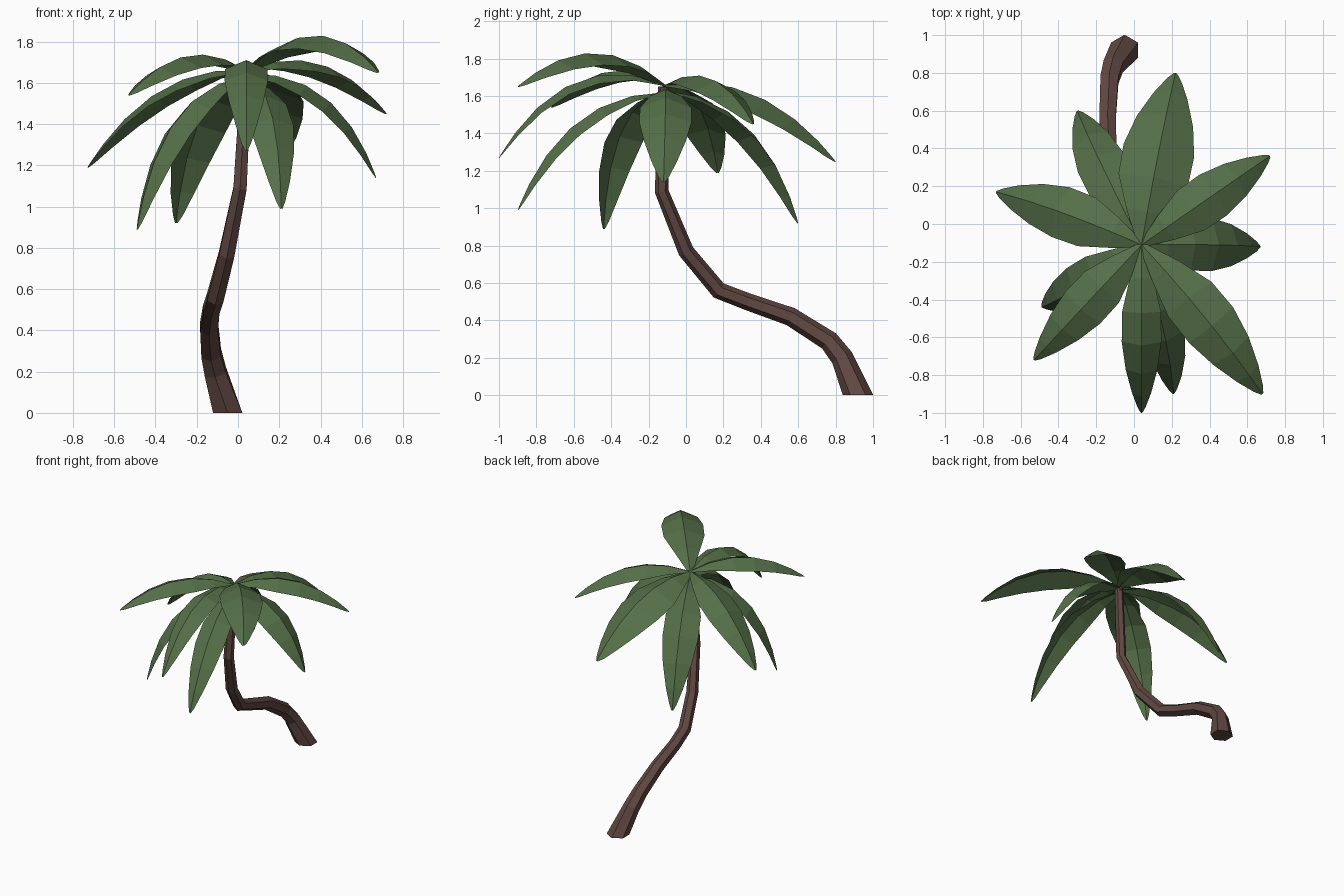
import bpy
from mathutils import Vector

if "Cube" in bpy.data.objects:
    bpy.data.objects.remove(bpy.data.objects["Cube"])


def material(name, color):
    m = bpy.data.materials.new(name)
    m.diffuse_color = (*color, 1)
    m.use_nodes = True
    m.node_tree.nodes["Principled BSDF"].inputs["Base Color"].default_value = m.diffuse_color
    return m


def add_mesh(name, verts, faces, mat):
    me = bpy.data.meshes.new(name)
    me.from_pydata(verts, [], faces)
    me.materials.append(mat)
    ob = bpy.data.objects.new(name, me)
    bpy.context.collection.objects.link(ob)
    return ob


BARK = material("bark", (0.12, 0.065, 0.055))
GREEN = material("leaf_green", (0.09, 0.16, 0.065))

# Trunk: six-sided tapering tube swept along a bent path (x, y, z, radius)
PATH = [(-0.05, 0.92, 0, 0.082), (-0.11, 0.835, 0.2, 0.06),
        (-0.13, 0.765, 0.29, 0.055), (-0.14, 0.56, 0.42, 0.05),
        (-0.13, 0.33, 0.5, 0.046), (-0.11, 0.175, 0.56, 0.046),
        (-0.055, 0.0, 0.77, 0.043), (0.01, -0.13, 1.09, 0.037),
        (0.04, -0.12, 1.65, 0.03)]


def build_trunk(sides=6):
    from math import cos, sin, tau
    pts = [Vector(p[:3]) for p in PATH]
    verts, faces = [], []
    for i, p in enumerate(pts):
        a, b = pts[max(i - 1, 0)], pts[min(i + 1, len(pts) - 1)]
        t = (p - a).normalized() + (b - p).normalized()
        t = Vector((0, 0, 1)) if i == 0 else t.normalized()
        u = (Vector((1, 0, 0)) - t * t.x).normalized()
        v = t.cross(u)
        for k in range(sides):
            ang = tau * (k + 0.5) / sides
            verts.append(p + PATH[i][3] * (u * cos(ang) + v * sin(ang)))
    for i in range(len(pts) - 1):
        for k in range(sides):
            n = (k + 1) % sides
            faces.append((i * sides + k, i * sides + n,
                          (i + 1) * sides + n, (i + 1) * sides + k))
    faces.append(tuple(reversed(range(sides))))
    faces.append(tuple(range(len(verts) - sides, len(verts))))
    add_mesh("trunk", verts, faces, BARK)


build_trunk()

# Leaves: arched sheets folded along the midrib
CROWN = Vector((0.04, -0.11, 1.66))
PROFILE = [(0, 0.12), (0.17, 0.6), (0.36, 0.98), (0.55, 1.0),
           (0.73, 0.8), (0.88, 0.48), (0.97, 0.2), (1, 0.05)]


def build_leaf(name, mid, tip, half, base_z=1.66):
    p0, m, p2 = CROWN.copy(), Vector(mid), Vector(tip)
    p0.z = base_z
    p1 = 2 * m - (p0 + p2) / 2
    verts, faces = [], []
    for t, w in PROFILE:
        p = (1 - t) ** 2 * p0 + 2 * t * (1 - t) * p1 + t * t * p2
        d = ((1 - t) * (p1 - p0) + t * (p2 - p1)).normalized()
        side = (p2 - p0).cross(Vector((0, 0, 1))).normalized()
        down = d.cross(side).normalized()
        if down.dot(Vector((0, 0, 1))) > 0:
            down = -down
        w *= half
        drop = down * w * 0.42
        verts += [p - side * w + drop, p, p + side * w + drop]
    for i in range(len(PROFILE) - 1):
        a = 3 * i
        for k in (a, a + 1):
            faces.append((k, k + 1, k + 4, k + 3))
    add_mesh(name, verts, faces, GREEN)


LEAVES = [
    ("leaf_back", (0.13, 0.38, 1.60), (0.22, 0.80, 1.25), 0.19),
    ("leaf_back_right", (0.40, 0.14, 1.69), (0.72, 0.36, 1.45), 0.13),
    ("leaf_right", (0.42, -0.11, 1.53), (0.67, -0.12, 1.14), 0.14, 1.64),
    ("leaf_front_right", (0.38, -0.5, 1.83), (0.68, -0.90, 1.65), 0.15),
    ("leaf_front_low", (0.16, -0.58, 1.46), (0.21, -0.90, 0.99), 0.11, 1.62),
    ("leaf_front", (0.04, -0.6, 1.67), (0.04, -1.0, 1.27), 0.105),
    ("leaf_front_left", (-0.25, -0.42, 1.73), (-0.53, -0.72, 1.54), 0.125),
    ("leaf_left", (-0.38, 0.06, 1.56), (-0.73, 0.17, 1.19), 0.14),
    ("leaf_back_left_low", (-0.18, 0.33, 1.43), (-0.30, 0.60, 0.92), 0.13, 1.63),
    ("leaf_front_left_low", (-0.3, -0.34, 1.42), (-0.49, -0.44, 0.89), 0.12, 1.63),
]
for leaf in LEAVES:
    build_leaf(*leaf)
